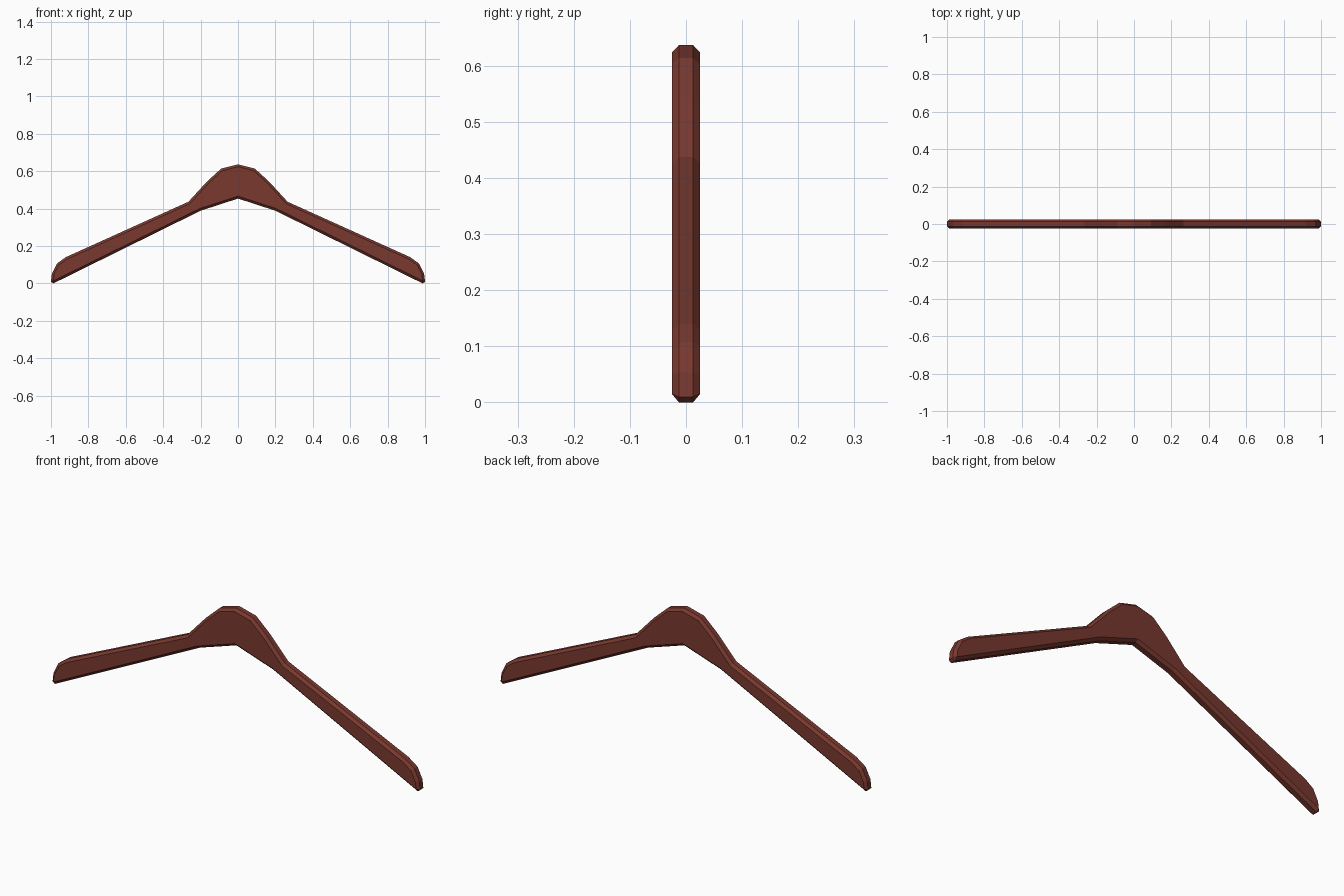
import bpy, bmesh

if "Cube" in bpy.data.objects:
    bpy.data.objects.remove(bpy.data.objects["Cube"])

# Right half of the outline, crown to tip to underside notch (x, z)
half = [(0, 0.637), (0.09, 0.614), (0.165, 0.546), (0.265, 0.437),
        (0.92, 0.141), (0.968, 0.107), (0.995, 0.053), (1.0, 0.01),
        (0.988, 0.0), (0.2, 0.389), (0, 0.454)]
outline = half + [(-x, z) for x, z in reversed(half[1:-1])]
THICK, CHAMFER = 0.05, 0.0125

# Extrude the outline into a flat board centred on y = 0
bm = bmesh.new()
face = bm.faces.new([bm.verts.new((x, -THICK / 2, z)) for x, z in outline])
ext = bmesh.ops.extrude_face_region(bm, geom=[face], use_keep_orig=True)
new = [g for g in ext["geom"] if isinstance(g, bmesh.types.BMVert)]
bmesh.ops.translate(bm, vec=(0, THICK, 0), verts=new)
bmesh.ops.recalc_face_normals(bm, faces=bm.faces)

# Chamfer the rims of the front and back faces
rims = [e for e in bm.edges
        if abs(e.verts[0].co.y - e.verts[1].co.y) < 1e-5]
bmesh.ops.bevel(bm, geom=rims, offset=CHAMFER, offset_type='OFFSET',
                segments=1, affect='EDGES', clamp_overlap=False)
bmesh.ops.triangulate(bm, faces=[f for f in bm.faces if len(f.verts) > 4])
bmesh.ops.recalc_face_normals(bm, faces=bm.faces)

mesh = bpy.data.meshes.new("hanger_body")
bm.to_mesh(mesh)
bm.free()
body = bpy.data.objects.new("hanger_body", mesh)
bpy.context.collection.objects.link(body)

# Dark reddish wood
wood = bpy.data.materials.new("red_brown_wood")
wood.diffuse_color = (0.19, 0.04, 0.028, 1)
wood.use_nodes = True
wood.node_tree.nodes["Principled BSDF"].inputs["Base Color"].default_value = wood.diffuse_color
mesh.materials.append(wood)
